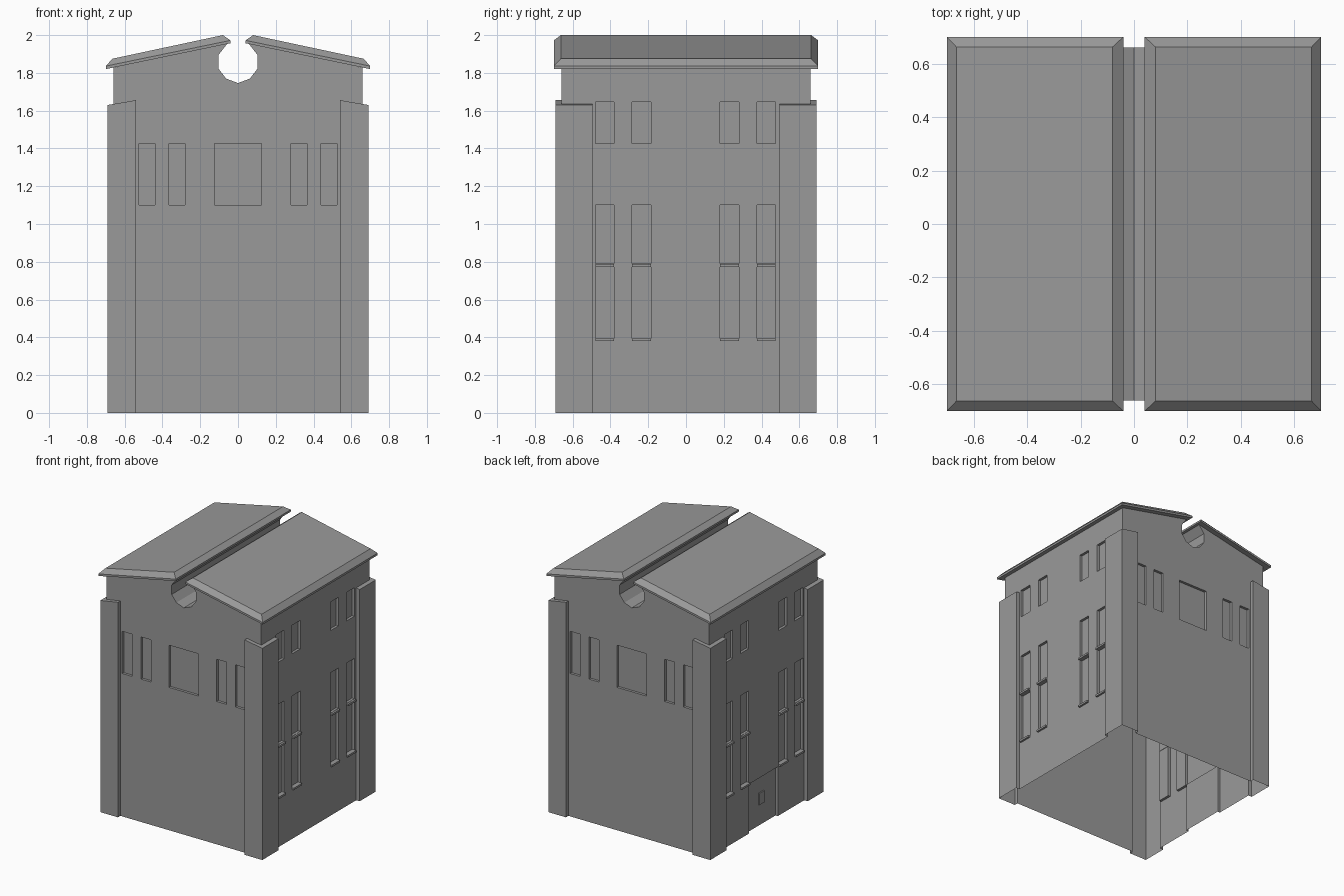
import bpy, bmesh
from mathutils import Vector

cube = bpy.data.objects.get("Cube")
if cube:
    bpy.data.objects.remove(cube)

grey = bpy.data.materials.new("plain grey")
grey.use_nodes = True
colour = (0.32, 0.32, 0.32, 1)
grey.diffuse_color = colour
grey.node_tree.nodes["Principled BSDF"].inputs["Base Color"].default_value = colour


def finish(name, bm):
    bmesh.ops.recalc_face_normals(bm, faces=bm.faces)
    mesh = bpy.data.meshes.new(name)
    bm.to_mesh(mesh)
    bm.free()
    mesh.materials.append(grey)
    obj = bpy.data.objects.new(name, mesh)
    bpy.context.collection.objects.link(obj)
    return obj


def add_box(bm, x, y, z):
    """Add a box spanning the given (low, high) ranges; return its vertices."""
    verts = bmesh.ops.create_cube(bm, size=1)["verts"]
    for v in verts:
        v.co = Vector([sum(r) / 2 + c * (r[1] - r[0]) for r, c in zip((x, y, z), v.co)])
    return verts


def span(side, a, b):
    return sorted((side * a, side * b))


def combine(target, tool, operation):
    mod = target.modifiers.new(operation, 'BOOLEAN')
    mod.operation, mod.object, mod.solver = operation, tool, 'EXACT'
    mod.use_self = True
    bpy.context.view_layer.update()
    mesh = bpy.data.meshes.new_from_object(
        target.evaluated_get(bpy.context.evaluated_depsgraph_get()))
    target.modifiers.clear()
    target.data = mesh
    bpy.data.objects.remove(tool)


WALL, OUT, DEPTH = 0.66, 0.69, 0.02

# Gabled body with a round channel running along the ridge
half = [(0.063, 1.77), (0.103, 1.822), (0.103, 1.895), (0.055, 1.957), (WALL, 1.828), (WALL, 0)]
outline = [(0, 1.746)] + half + [(-x, z) for x, z in reversed(half)]
bm = bmesh.new()
face = bm.faces.new([bm.verts.new((x, -WALL, z)) for x, z in outline])
new = bmesh.ops.extrude_face_region(bm, geom=[face])["geom"]
bmesh.ops.translate(bm, vec=(0, 2 * WALL, 0), verts=[v for v in new if isinstance(v, bmesh.types.BMVert)])
body = finish("walls", bm)

# Corner pilasters with sloping tops
bm = bmesh.new()
for sx in (-1, 1):
    for sy in (-1, 1):
        for v in add_box(bm, span(sx, 0.54, OUT), span(sy, 0.495, OUT), (0, 1)):
            if v.co.z > 0.5:
                v.co.z = 1.63 + (OUT - abs(v.co.x)) * 0.17
combine(body, finish("corner_pilasters", bm), 'UNION')

# Window and door recesses
bm = bmesh.new()
side_windows = [(-0.48, -0.38), (-0.285, -0.185), (0.18, 0.28), (0.375, 0.475)]
end_windows = [(-0.525, -0.44), (-0.365, -0.28), (-0.125, 0.125), (0.28, 0.365), (0.44, 0.525)]
for s in (-1, 1):
    for y in side_windows:
        for z in ((0.385, 0.775), (0.79, 1.10), (1.425, 1.645)):
            add_box(bm, span(s, WALL - DEPTH, 0.8), y, z)
    for x in end_windows:
        add_box(bm, x, span(s, WALL - DEPTH, 0.8), (1.10, 1.425))
add_box(bm, (-0.8, DEPTH - WALL), (-0.175, 0.175), (-0.1, 0.38))
combine(body, finish("recesses", bm), 'DIFFERENCE')

# Open underside
bm = bmesh.new()
bm.from_mesh(body.data)
floor = [f for f in bm.faces if all(v.co.z < 0.001 for v in f.verts)]
bmesh.ops.delete(bm, geom=floor, context='FACES')
bm.to_mesh(body.data)
bm.free()

# Sills under the tall side windows
bm = bmesh.new()
for s in (-1, 1):
    for y in side_windows:
        for z in (0.38, 0.773):
            add_box(bm, span(s, WALL - DEPTH, WALL + 0.015), y, (z, z + 0.015))
finish("window_sills", bm)

# Door handle plate
bm = bmesh.new()
add_box(bm, (-WALL + DEPTH - 0.008, -WALL + DEPTH), (-0.03, 0.03), (0.16, 0.25))
finish("door_handle", bm)

# Two roof slabs with chamfered rims
for s, name in ((1, "roof_left"), (-1, "roof_right")):
    bm = bmesh.new()
    rings = []
    for x0, z0, x1, z1, y in ((0.04, 1.957, 0.7, 1.82, 0.7), (0.04, 1.972, 0.7, 1.836, 0.7),
                              (0.08, 2.0, 0.665, 1.875, 0.663)):
        rings.append([bm.verts.new((s * px, py, pz)) for px, py, pz in
                      ((x0, -y, z0), (x1, -y, z1), (x1, y, z1), (x0, y, z0))])
    bm.faces.new(rings[0])
    bm.faces.new(rings[-1])
    for low, high in zip(rings, rings[1:]):
        for i in range(4):
            j = (i + 1) % 4
            bm.faces.new((low[i], low[j], high[j], high[i]))
    finish(name, bm)
